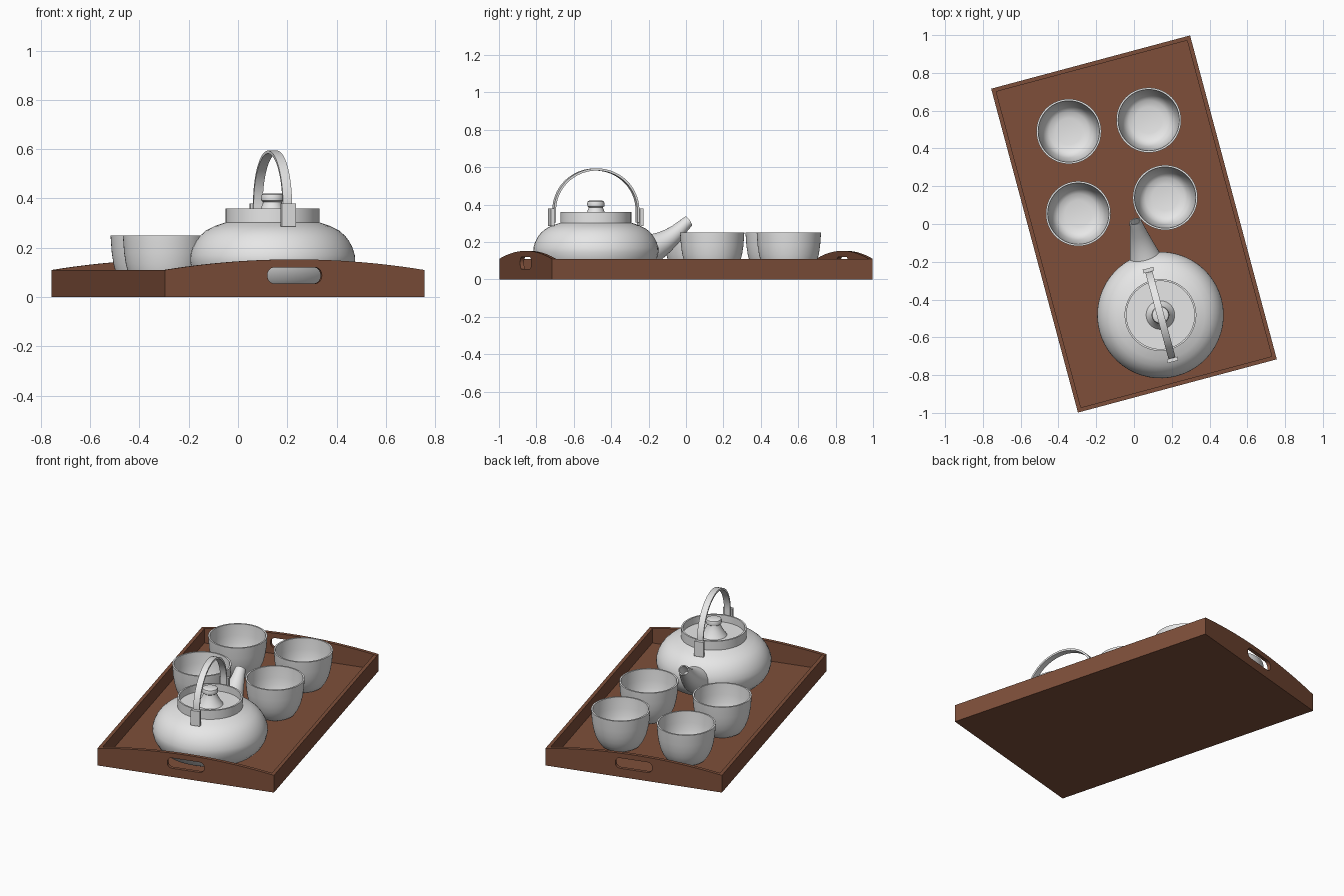
import bpy, bmesh, math
from mathutils import Matrix, Vector

if "Cube" in bpy.data.objects:
    bpy.data.objects.remove(bpy.data.objects["Cube"])

TURN = Matrix.Rotation(math.radians(15), 4, 'Z')      # whole set is turned on the table
POT = Matrix.Translation((0.14, -0.482, 0)) @ TURN    # teapot frame, spout along +y
UPRIGHT = Matrix.Rotation(math.pi / 2, 4, 'X')
SIDEWAYS = Matrix.Rotation(math.pi / 2, 4, 'Z')
W, L, T, FLOOR = 1.09, 1.775, 0.022, 0.02


def material(name, rgb):
    m = bpy.data.materials.new(name)
    m.diffuse_color = (*rgb, 1)
    m.use_nodes = True
    m.node_tree.nodes["Principled BSDF"].inputs["Base Color"].default_value = m.diffuse_color
    return m


WOOD = material("brown_wood", (0.209, 0.078, 0.042))
CERAMIC = material("light_grey", (0.8, 0.8, 0.8))


def finish(obj, mat, matrix):
    obj.data.materials.clear()
    obj.data.materials.append(mat)
    obj.matrix_world = matrix
    bpy.ops.object.select_all(action='DESELECT')
    obj.select_set(True)
    bpy.context.view_layer.objects.active = obj
    if obj.type == 'CURVE':
        bpy.ops.object.convert(target='MESH')
    bpy.ops.object.shade_smooth_by_angle(angle=math.radians(35))


def from_bmesh(name, bm, mat, matrix):
    bmesh.ops.recalc_face_normals(bm, faces=bm.faces)
    me = bpy.data.meshes.new(name)
    bm.to_mesh(me)
    bm.free()
    obj = bpy.data.objects.new(name, me)
    bpy.context.collection.objects.link(obj)
    finish(obj, mat, matrix)


def box(name, size, centre, mat, frame):
    bm = bmesh.new()
    bmesh.ops.create_cube(bm, size=1)
    bmesh.ops.scale(bm, vec=size, verts=bm.verts)
    bmesh.ops.translate(bm, vec=centre, verts=bm.verts)
    from_bmesh(name, bm, mat, frame)


def rings(name, loops, mat, matrix, caps=True):
    """Skin a list of equal-length point loops."""
    bm = bmesh.new()
    rows = [[bm.verts.new(p) for p in loop] for loop in loops]
    n = len(rows[0])
    for a, b in zip(rows, rows[1:]):
        for i in range(n):
            j = (i + 1) % n
            bm.faces.new((a[i], a[j], b[j], b[i]))
    if caps:
        bm.faces.new(rows[0])
        bm.faces.new(rows[-1])
    from_bmesh(name, bm, mat, matrix)


def lathe(name, profile, mat, matrix, n=56):
    rings(name, [[(r * math.cos(2 * math.pi * i / n), r * math.sin(2 * math.pi * i / n), z)
                  for i in range(n)] for r, z in profile], mat, matrix)


def plate(name, outlines, thickness, mat, matrix):
    """Flat cut-out with optional holes, given thickness."""
    cu = bpy.data.curves.new(name, 'CURVE')
    cu.dimensions, cu.fill_mode, cu.extrude = '2D', 'BOTH', thickness / 2
    for pts in outlines:
        s = cu.splines.new('POLY')
        s.points.add(len(pts) - 1)
        for p, (x, y) in zip(s.points, pts):
            p.co = (x, y, 0, 1)
        s.use_cyclic_u = True
    obj = bpy.data.objects.new(name, cu)
    bpy.context.collection.objects.link(obj)
    finish(obj, mat, matrix)


# Tray floor and straight side walls
box("tray_floor", (W - 0.002, L - 0.002, FLOOR), (0, 0, FLOOR / 2), WOOD, TURN)
for s, side in ((-1, "left"), (1, "right")):
    box(f"tray_{side}_wall", (T, L - 2 * T, 0.11), (s * (W - T) / 2, 0, 0.055), WOOD, TURN)

# Arched end walls with rounded hand slots
arch = [(-W / 2, 0), (W / 2, 0)]
arch += [(W / 2 * u, 0.11 + 0.043 * (1 - u * u)) for u in (1 - i / 12 for i in range(25))]
slot = []
for k, (sx, sz) in enumerate(((1, 1), (-1, 1), (-1, -1), (1, -1))):
    for i in range(7):
        a = math.pi / 2 * (k + i / 6)
        slot.append((sx * 0.084 + 0.03 * math.cos(a), 0.088 + sz * 0.003 + 0.03 * math.sin(a)))
for s, end in ((-1, "front"), (1, "back")):
    plate(f"tray_{end}_wall", [arch, slot], T, WOOD,
          TURN @ Matrix.Translation((0, s * (L - T) / 2, 0)) @ UPRIGHT)

# Four cups
cup = [(0.10, FLOOR), (0.115, 0.03), (0.135, 0.06), (0.15, 0.095), (0.16, 0.135),
       (0.167, 0.18), (0.172, 0.25), (0.162, 0.25), (0.157, 0.18), (0.15, 0.135),
       (0.14, 0.1), (0.127, 0.072), (0.105, 0.055), (0.07, 0.048), (0.01, 0.046)]
for i, (x, y) in enumerate(((-0.345, 0.49), (0.078, 0.55), (-0.295, 0.055), (0.165, 0.14))):
    lathe(f"cup_{i + 1}", cup, CERAMIC, Matrix.Translation((x, y, 0)))

# Teapot body with raised collar, and the lid sunk inside it
lathe("teapot_body", [(0.235, FLOOR), (0.275, 0.04), (0.305, 0.07), (0.325, 0.105), (0.335, 0.145),
                      (0.334, 0.17), (0.325, 0.2), (0.312, 0.225), (0.295, 0.248), (0.27, 0.27),
                      (0.235, 0.288), (0.19, 0.303), (0.19, 0.36), (0.18, 0.36), (0.18, 0.315),
                      (0.01, 0.315)], CERAMIC, POT)
lathe("lid_knob", [(0.078, 0.312), (0.066, 0.328), (0.05, 0.355), (0.04, 0.378), (0.038, 0.386),
                   (0.045, 0.391), (0.047, 0.405), (0.043, 0.417), (0.035, 0.421), (0.005, 0.421)],
      CERAMIC, POT, 40)

# Spout: rings along a bent path, turning in at the tip to leave an opening
path = [(0.25, 0.14, 0.095), (0.30, 0.16, 0.083), (0.335, 0.177, 0.073), (0.375, 0.198, 0.062),
        (0.414, 0.224, 0.052), (0.45, 0.253, 0.043), (0.485, 0.287, 0.035), (0.514, 0.312, 0.03),
        (0.514, 0.312, 0.024), (0.485, 0.287, 0.026), (0.43, 0.237, 0.03)]
tilts = [25, 27, 29, 32, 36, 40, 38, 33, 33, 38, 38]
loops = []
for (y, z, r), t in zip(path, tilts):
    up = Vector((0, -math.sin(math.radians(t)), math.cos(math.radians(t))))
    loops.append([Vector((0, y, z)) + r * (math.cos(a) * Vector((1.06, 0, 0)) + math.sin(a) * up)
                  for a in (2 * math.pi * i / 32 for i in range(32))])
rings("teapot_spout", loops, CERAMIC, POT)

# Arched strap handle and its two brackets
def arc(a, top, flip):
    pts = [(a, 0.305)] + [(a * math.cos(math.pi * i / 40), 0.37 + (top - 0.37) * math.sin(math.pi * i / 40))
                          for i in range(41)] + [(-a, 0.305)]
    return pts[::-1] if flip else pts


plate("teapot_handle", [arc(0.236, 0.594, False) + arc(0.225, 0.582, True)], 0.038, CERAMIC,
      POT @ SIDEWAYS @ UPRIGHT)
for s, end in ((-1, "front"), (1, "back")):
    box(f"handle_bracket_{end}", (0.058, 0.02, 0.095), (0, s * 0.246, 0.333), CERAMIC, POT)
